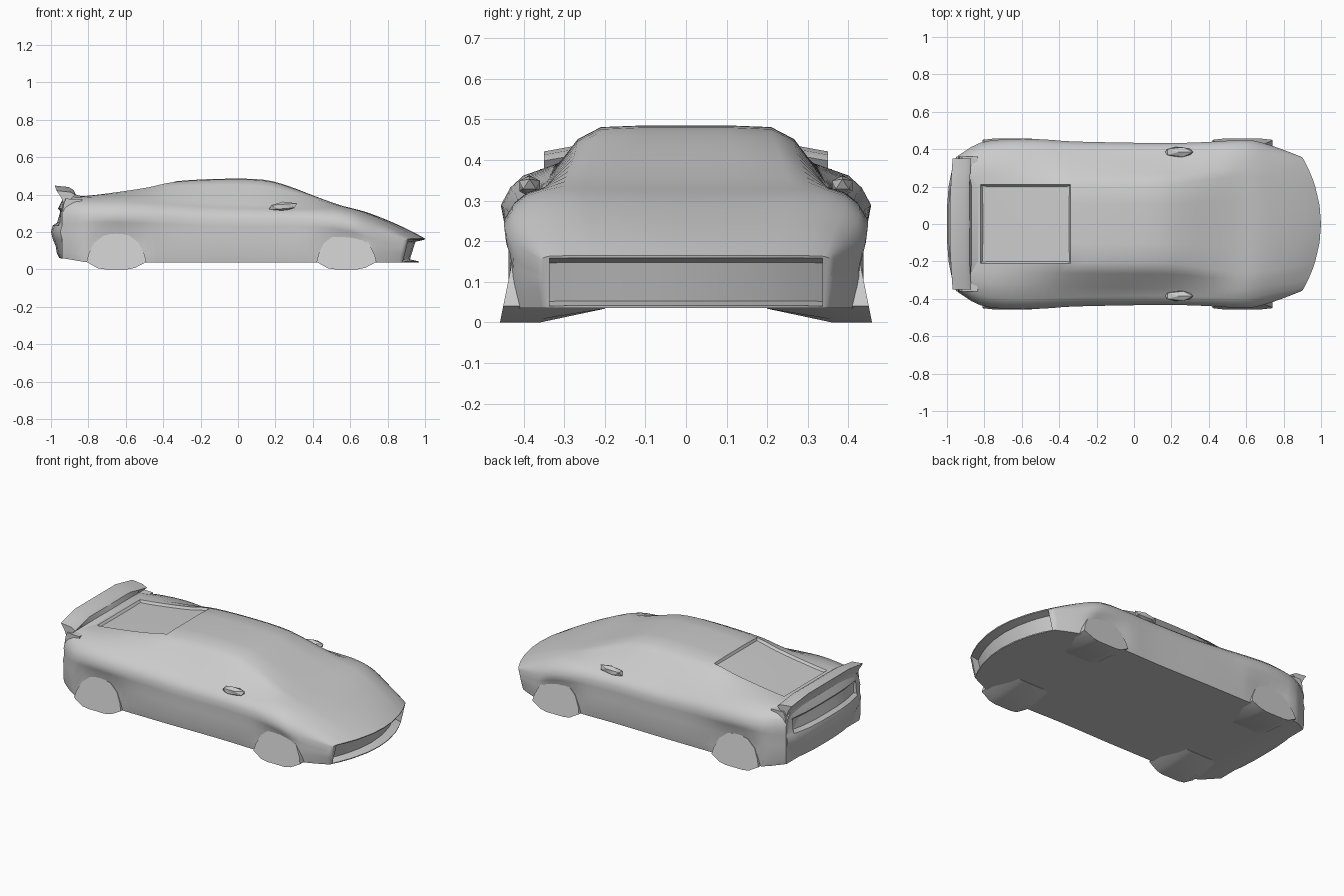
import bpy, bmesh, math
from mathutils import Vector

cube = bpy.data.objects.get("Cube")
if cube:
    bpy.data.objects.remove(cube)

grey = bpy.data.materials.new("plain grey")
grey.use_nodes = True
grey.diffuse_color = (0.6, 0.6, 0.6, 1)
grey.node_tree.nodes["Principled BSDF"].inputs["Base Color"].default_value = (0.6, 0.6, 0.6, 1)

FRONT_AXLE, REAR_AXLE = .58, -.65


def finish(name, bm, angle=30):
    bmesh.ops.recalc_face_normals(bm, faces=bm.faces)
    mesh = bpy.data.meshes.new(name)
    bm.to_mesh(mesh)
    bm.free()
    mesh.materials.append(grey)
    obj = bpy.data.objects.new(name, mesh)
    bpy.context.collection.objects.link(obj)
    bpy.ops.object.select_all(action="DESELECT")
    obj.select_set(True)
    bpy.context.view_layer.objects.active = obj
    bpy.ops.object.shade_smooth_by_angle(angle=math.radians(angle))
    return obj


def skin(bm, rings):
    """Join equal closed rings of points with quads."""
    rows = [[bm.verts.new(p) for p in ring] for ring in rings]
    n = len(rows[0])
    for a, b in zip(rows, rows[1:]):
        for i in range(n):
            j = (i + 1) % n
            bm.faces.new((a[i], a[j], b[j], b[i]))
    return rows


def across(name, profile, slices, angle=30):
    """Sweep an x-z profile across y; slices hold y and a point function."""
    bm = bmesh.new()
    rows = skin(bm, [[f(x, z, y) for x, z in profile] for y, f in slices])
    bm.faces.new(rows[0])
    bm.faces.new(rows[-1])
    return finish(name, bm, angle)


# Body stations: x, roof z, roof y, glass base y z, shoulder y z, side y z
stations = [
    (-0.94, .385, .21, .28, .38, .33, .36, .365, .28),
    (-0.82, .392, .21, .31, .385, .38, .36, .435, .29),
    (-0.65, .413, .21, .32, .39, .40, .362, .455, .29),
    (-0.48, .440, .21, .325, .385, .395, .355, .452, .285),
    (-0.34, .470, .21, .33, .375, .39, .345, .442, .28),
    (-0.10, .484, .21, .34, .355, .385, .33, .436, .27),
    (0.13, .480, .21, .345, .342, .385, .325, .433, .27),
    (0.27, .445, .22, .345, .335, .385, .322, .434, .27),
    (0.42, .388, .24, .35, .332, .39, .32, .440, .265),
    (0.55, .342, .25, .35, .325, .395, .31, .448, .25),
    (0.68, .308, .25, .34, .295, .39, .28, .444, .225),
    (0.82, .254, .24, .32, .245, .37, .235, .415, .19),
    (0.93, .203, .22, .31, .197, .355, .193, .382, .17),
    (1.00, .165, .20, .285, .165, .34, .163, .357, .155),
]


def smooth_stations(rows, steps=3):
    out = []
    for i in range(len(rows) - 1):
        p0, p1, p2 = rows[max(i - 1, 0)], rows[i], rows[i + 1]
        p3 = rows[min(i + 2, len(rows) - 1)]
        for k in range(steps):
            t = k / steps
            out.append([b + t / 2 * (c - a + t * (2*a - 5*b + 4*c - d + t * (3*(b - c) + d - a)))
                        for a, b, c, d in zip(p0, p1, p2, p3)])
    return out + [rows[-1]]


def section(x, zt, yr, yb, zb, ys, zs, w, zw):
    floor = 0.036 + max(0, -0.8 - x) * 0.17
    drop = zt - zb
    sill = min(w, .437)
    axle = min(abs(x - FRONT_AXLE), abs(x - REAR_AXLE))
    arch = .022 * max(0, 1 - (axle / .18) ** 2)
    half = [(0, zt), (yr / 2, zt), (yr, zt - .03 * drop),
            (yr + .43 * (yb - yr), zt - .25 * drop), (yb, zb), (ys, zs),
            (ys + .6 * (w - ys), zs - .42 * (zs - zw)), (w, zw),
            (w - .3 * (w - sill) - .002, zw - .04),
            (sill - arch, .5 * zw + .035), (sill - arch * .7, .085),
            (sill - .008, floor),
            (ys, floor), (yb, floor), (yr + .43 * (yb - yr), floor),
            (yr, floor), (yr / 2, floor), (0, floor)]
    ring = half + [(-y, z) for y, z in half[-2:0:-1]]
    t = max(0, (x - .6) / .4)
    # The nose curves back towards its corners and its lower lip
    return [(x - .1 * t * (y / .36) ** 2 - .25 * t ** 3 * max(0, .165 - z), y, z)
            for y, z in ring]


bm = bmesh.new()
rows = skin(bm, [section(*s) for s in smooth_stations(stations)])
bm.faces.new(rows[0])
nose = rows[-1]
n = len(nose)
mouth = []
for side in (1, -1):
    for i in range(5):
        quad = [nose[side * k % n] for k in (i, i + 1, 16 - i, 17 - i)]
        mouth.append(bm.faces.new(quad))
    bm.faces.new([nose[side * k % n] for k in range(5, 13)])
bmesh.ops.recalc_face_normals(bm, faces=bm.faces)

# Recessed mouth and recessed rear deck panel
bmesh.ops.inset_region(bm, faces=mouth, thickness=.006, depth=0)
ret = bmesh.ops.extrude_face_region(bm, geom=mouth)
for v in [g for g in ret["geom"] if isinstance(g, bmesh.types.BMVert)]:
    v.co.x -= .05
    v.co.z = .1 + (v.co.z - .1) * .8
bmesh.ops.delete(bm, geom=mouth, context="FACES")
deck = []
for f in bm.faces:
    c = f.calc_center_median()
    if -.82 < c.x < -.34 and abs(c.y) < .21 and c.z > .3:
        deck.append(f)
bmesh.ops.inset_region(bm, faces=deck, thickness=.01, depth=-.014)
finish("body", bm, 45)

# Rounded tail with a shallow recessed panel
tail = [(-.935, .378), (-.95, .35), (-.962, .325), (-.968, .31), (-.985, .25),
        (-.99, .235), (-1.0, .2), (-.99, .16), (-.975, .125), (-.968, .085),
        (-.955, .06), (-.85, .05), (-.85, .375)]


def tail_slice(x, z, y):
    recess = .018 if abs(y) < .3 and .24 < z < .32 else 0
    bow = .015 + .035 * min(1, max(0, (.36 - z) / .1))
    return x + recess + bow * (abs(y) / .36) ** 3, y, z


across("rear_bumper", tail,
       [(y, tail_slice) for y in (-.36, -.31, -.295, -.2, -.1, 0, .1, .2, .295, .31, .36)])

# Raised rear wing with a stepped front edge, dropping towards its tips
wing = [(-.98, .448), (-.905, .44), (-.88, .425), (-.868, .4), (-.825, .388),
        (-.86, .36), (-.94, .37), (-.955, .41)]


def wing_slice(x, z, y):
    tip = max(0, (abs(y) - .2) / .15)
    return x + .01 * tip - (.04 * tip if x > -.87 else 0), y, z - .027 * tip


across("rear_wing", wing, [(y, wing_slice) for y in (-.35, -.28, -.2, 0, .2, .28, .35)])

# Wheels: flattened blocks, flaring at the ground and sunk into the arches above
tyre = [(-.16, .04), (-.10, .006), (-.06, 0), (.06, 0), (.10, .008), (.16, .04),
        (.15, .08), (.12, .14), (.07, .18), (0, .195), (-.07, .18),
        (-.12, .14), (-.15, .08)]
for side, word in ((1, "left"), (-1, "right")):
    for cx, place in ((FRONT_AXLE, "front"), (REAR_AXLE, "rear")):
        def inner(x, z, y, cx=cx):
            return cx + x * .8, y, max(z, .034)

        def tread(x, z, y, cx=cx):
            return cx + x, y, z

        def flare(x, z, y, cx=cx):
            return cx + x, y + side * .2 * (.08 - z), z

        across(f"{place}_wheel_{word}", tyre,
               [(side * .20, inner), (side * .36, tread), (side * .442, flare)], 35)

    # Door mirror
    bm = bmesh.new()
    bmesh.ops.create_icosphere(bm, subdivisions=1, radius=1)
    for v in bm.verts:
        v.co = Vector((.24 + v.co.x * .085, side * (.385 + v.co.y * .03),
                       .336 + v.co.z * .026 + v.co.x * .006))
    finish(f"mirror_{word}", bm)
